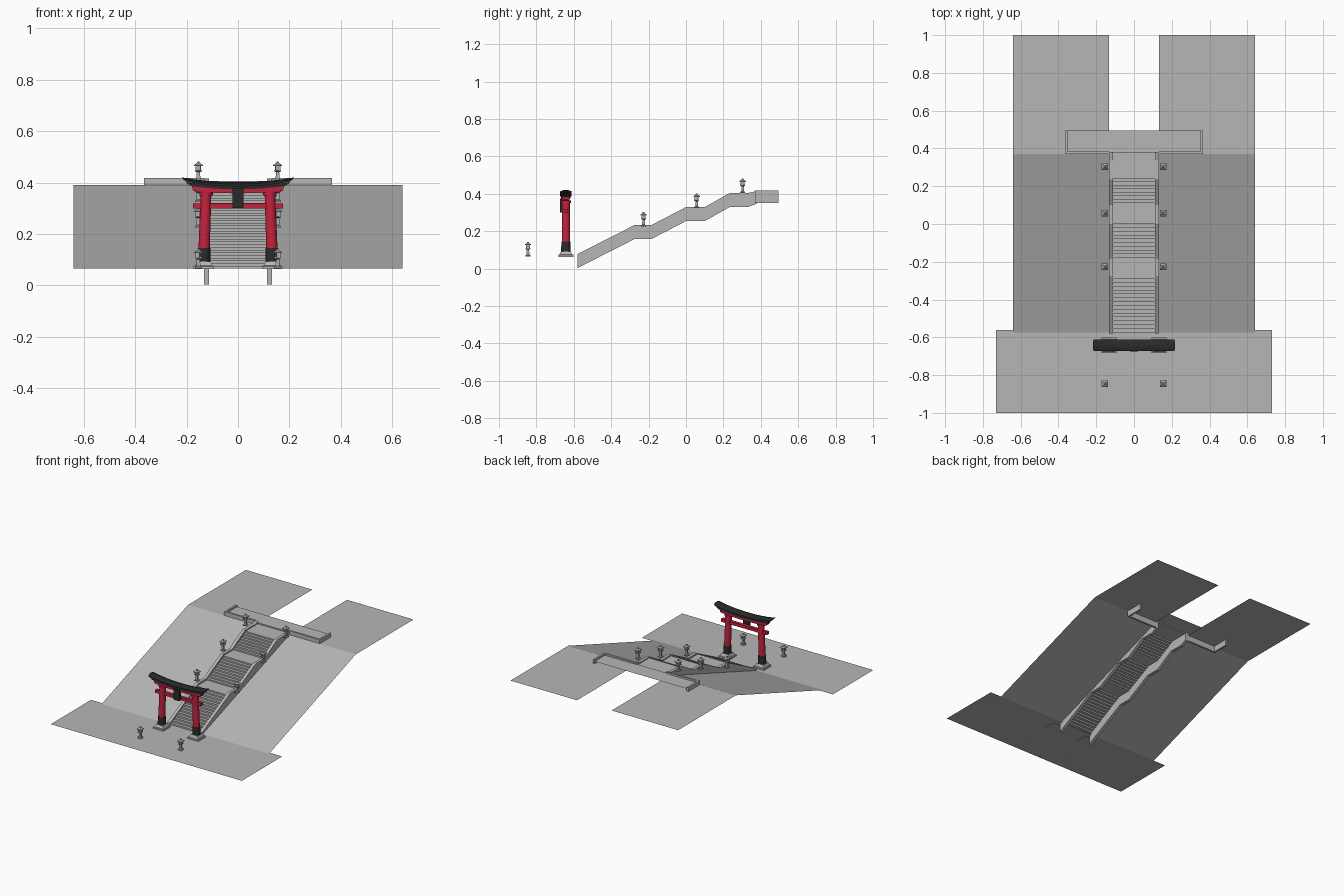
import bpy, bmesh, math

if "Cube" in bpy.data.objects:
    bpy.data.objects.remove(bpy.data.objects["Cube"])

def material(name, rgb):
    m = bpy.data.materials.new(name)
    m.diffuse_color = (*rgb, 1)
    m.use_nodes = True
    m.node_tree.nodes["Principled BSDF"].inputs["Base Color"].default_value = m.diffuse_color
    return m

STONE = material("pale_stone", (0.47, 0.47, 0.47))
LAMP = material("lantern_stone", (0.42, 0.42, 0.42))
RED = material("vermilion", (0.56, 0.016, 0.05))
BLACK = material("black_lacquer", (0.022, 0.024, 0.024))

def make(name, bm, mat, smooth=False, recalc=True):
    if recalc:
        bmesh.ops.recalc_face_normals(bm, faces=bm.faces)
    me = bpy.data.meshes.new(name)
    bm.to_mesh(me)
    bm.free()
    me.materials.append(mat)
    ob = bpy.data.objects.new(name, me)
    bpy.context.collection.objects.link(ob)
    if smooth:
        bpy.ops.object.select_all(action='DESELECT')
        bpy.context.view_layer.objects.active = ob
        ob.select_set(True)
        bpy.ops.object.shade_smooth_by_angle(angle=math.radians(35))
    return ob

def loft(bm, rings):
    """Skin a list of closed rings and cap both ends."""
    vs = [[bm.verts.new(p) for p in r] for r in rings]
    n = len(vs[0])
    for a, b in zip(vs, vs[1:]):
        for i in range(n):
            j = (i + 1) % n
            bm.faces.new((a[i], a[j], b[j], b[i]))
    bm.faces.new(vs[0][::-1])
    bm.faces.new(vs[-1])

def square(x, y, z, h):
    return [(x - h, y - h, z), (x + h, y - h, z), (x + h, y + h, z), (x - h, y + h, z)]

def circle(x, y, z, r, n=20):
    return [(x + r * math.cos(2 * math.pi * i / n), y + r * math.sin(2 * math.pi * i / n), z)
            for i in range(n)]

def box(bm, x0, x1, y0, y1, z0, z1):
    loft(bm, [[(x0, y0, z), (x1, y0, z), (x1, y1, z), (x0, y1, z)] for z in (z0, z1)])

def sheet(name, x0, x1, path):
    """Open surface: a (y, z) path stretched along x, facing up."""
    bm = bmesh.new()
    rows = [(bm.verts.new((x0, y, z)), bm.verts.new((x1, y, z))) for y, z in path]
    for a, b in zip(rows, rows[1:]):
        bm.faces.new((a[0], a[1], b[1], b[0]))
    return make(name, bm, STONE, recalc=False)

# ground: lower court, sloping banks and upper plateaus
sheet("lower_court", -0.73, 0.73, [(-1, 0.065), (-0.56, 0.065)])
for tag, x0, x1 in (("left", -0.64, -0.132), ("right", 0.132, 0.64)):
    sheet("bank_" + tag, x0, x1, [(-0.575, 0.065), (0.37, 0.39), (1, 0.39)])

# stairs: three flights with landings, as one stepped sheet
path = [(-0.575, 0.065)]
for y0, y1, z1, n in ((-0.575, -0.27, 0.222, 15), (-0.18, 0.02, 0.32, 10), (0.11, 0.26, 0.398, 8)):
    z0 = path[-1][1]
    if path[-1][0] < y0:
        path.append((y0, z0))
    for i in range(n):
        z = z0 + (z1 - z0) * (i + 1) / n
        path.append((y0 + (y1 - y0) * i / n, z))
        path.append((y0 + (y1 - y0) * (i + 1) / n, z))
path += [(0.375, 0.398)]
sheet("stairs", -0.112, 0.112, path)

# terrace floor
sheet("terrace_floor", -0.36, 0.36, [(0.375, 0.398), (0.375, 0.406), (0.494, 0.406)])

# stair side walls and terrace edging
top = [(-0.58, 0.078), (-0.275, 0.233), (-0.185, 0.233), (0.0, 0.329),
       (0.1, 0.329), (0.235, 0.405), (0.335, 0.405), (0.38, 0.415)]
bottom = [(y, max(0, z - 0.075)) for y, z in top]
bottom[-1] = (0.38, 0.348)
for tag, s in (("left", -1), ("right", 1)):
    bm = bmesh.new()
    loft(bm, [[(s * x, y, z) for y, z in top + bottom[::-1]] for x in (0.112, 0.133)])
    make("stair_wall_" + tag, bm, STONE)
    bm = bmesh.new()
    xa, xb, xc = 0.133, 0.352, 0.365
    outline = [(xa, 0.37), (xc, 0.37), (xc, 0.495), (xb, 0.495), (xb, 0.383), (xa, 0.383)]
    loft(bm, [[(s * x, y, z) for x, y in outline] for z in (0.35, 0.417)])
    make("terrace_edge_" + tag, bm, STONE)

# gate: footings, pillar sleeves, pillars
GY = -0.642
for tag, s in (("left", -1), ("right", 1)):
    x = s * 0.133
    bm = bmesh.new()
    loft(bm, [square(x, GY, z, h) for z, h in ((0.063, 0.04), (0.074, 0.04), (0.076, 0.034), (0.092, 0.026))])
    make("gate_footing_" + tag, bm, STONE)
    bm = bmesh.new()
    loft(bm, [circle(x, GY, 0.088, 0.0255), circle(x - s * 0.001, GY, 0.145, 0.0245)])
    make("pillar_sleeve_" + tag, bm, BLACK, True)
    bm = bmesh.new()
    loft(bm, [circle(x - s * 0.001, GY, 0.14, 0.022), circle(s * 0.124, GY, 0.362, 0.0205)])
    make("gate_pillar_" + tag, bm, RED, True)
    bm = bmesh.new()
    loft(bm, [circle(s * 0.124, GY, 0.35, 0.026), circle(s * 0.124, GY, 0.363, 0.026)])
    make("pillar_collar_" + tag, bm, RED, True)

# gate: tie beam
bm = bmesh.new()
box(bm, -0.175, 0.175, GY - 0.011, GY + 0.011, 0.298, 0.319)
make("tie_beam", bm, RED)

def curved_beam(name, section, lift, mat, n=20):
    """Section points are (y, z, half_length); the ends sweep upward."""
    bm = bmesh.new()
    rings = []
    for i in range(n + 1):
        t = 2 * i / n - 1
        rings.append([(t * L, GY + y, z + lift * abs(t) ** 2.2) for y, z, L in section])
    loft(bm, rings)
    make(name, bm, mat, True)

# gate: red under-lintel, black upper lintel and its roof cap
curved_beam("under_lintel", [(-0.02, 0.358, 0.175), (0.02, 0.358, 0.175),
                             (0.02, 0.377, 0.179), (-0.02, 0.377, 0.179)], 0.009, RED)
curved_beam("upper_lintel", [(-0.025, 0.374, 0.188), (0.025, 0.374, 0.188),
                             (0.025, 0.388, 0.203), (-0.025, 0.388, 0.203)], 0.014, BLACK)
curved_beam("roof_cap", [(-0.031, 0.385, 0.203), (0.031, 0.385, 0.203), (0.031, 0.394, 0.214),
                         (0.012, 0.401, 0.218), (-0.012, 0.401, 0.218), (-0.031, 0.394, 0.214)],
            0.019, BLACK)

# gate: blank centre plaque
bm = bmesh.new()
box(bm, -0.022, 0.022, GY - 0.032, GY - 0.012, 0.3, 0.376)
make("plaque", bm, BLACK)

# stone lanterns: foot, post, tray, four corner posts and cap
def lantern(name, x, y, z):
    bm = bmesh.new()
    loft(bm, [square(x, y, z + dz, h) for dz, h in (
        (0, 0.013), (0.006, 0.013), (0.01, 0.0075), (0.036, 0.0065), (0.04, 0.013), (0.045, 0.013))])
    for sx in (-1, 1):
        for sy in (-1, 1):
            loft(bm, [square(x + sx * 0.0085, y + sy * 0.0085, z + dz, 0.0022) for dz in (0.044, 0.061)])
    loft(bm, [square(x, y, z + 0.044, 0.005), square(x, y, z + 0.061, 0.005)])
    loft(bm, [square(x, y, z + dz, h) for dz, h in (
        (0.06, 0.017), (0.064, 0.017), (0.072, 0.006), (0.078, 0.004))])
    make(name, bm, LAMP)

for i, (y, z) in enumerate(((-0.845, 0.065), (-0.227, 0.225), (0.057, 0.324), (0.303, 0.404))):
    for tag, s in (("left", -1), ("right", 1)):
        lantern(f"lantern_{tag}_{i + 1}", s * 0.154, y, z)
